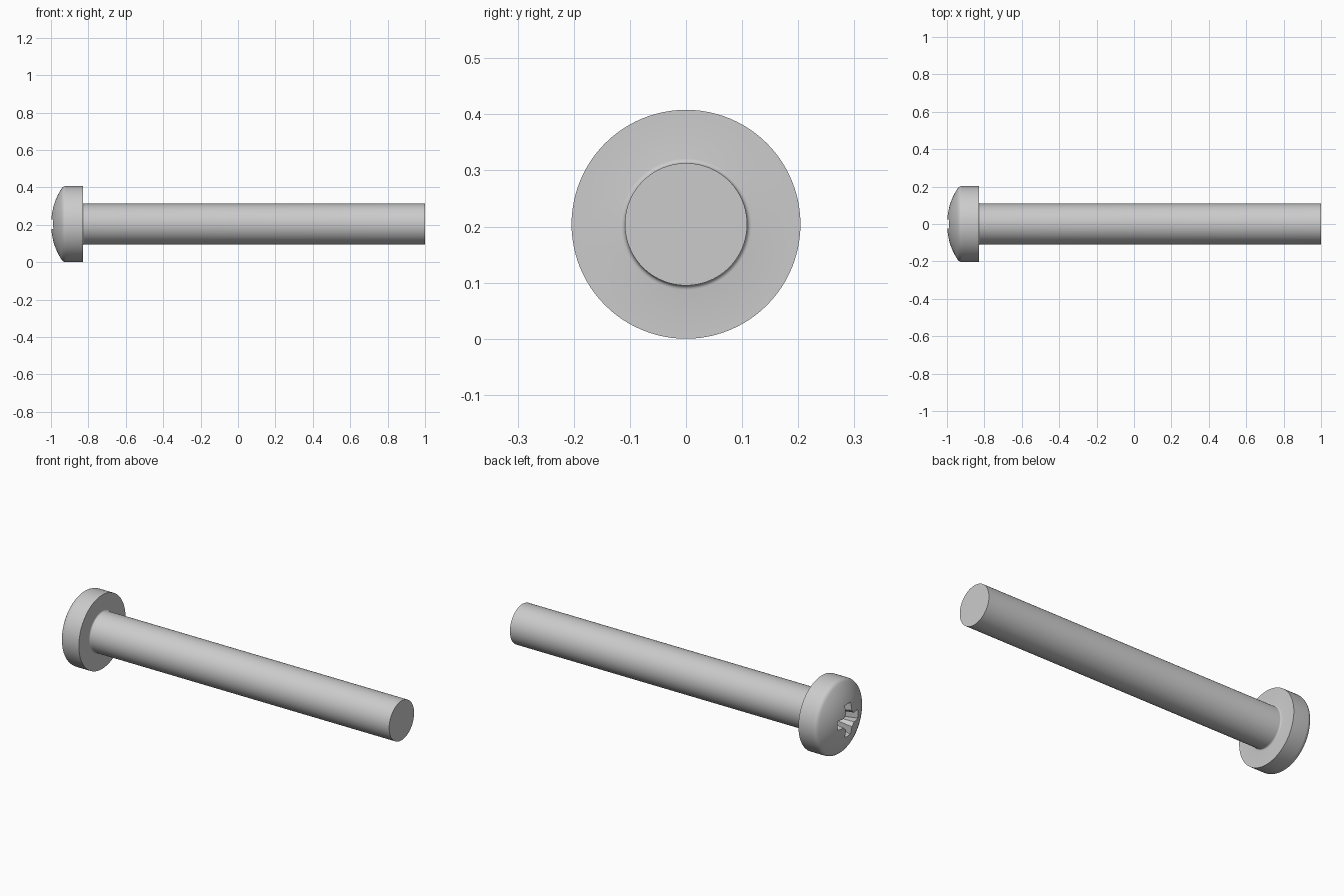
import bpy, bmesh, math
from mathutils import Matrix, Vector

if "Cube" in bpy.data.objects:
    bpy.data.objects.remove(bpy.data.objects["Cube"])

HEAD_R, SHAFT_R, DOME_R = 0.204, 0.109, 0.347
TIP_X, UNDERSIDE_X, END_X = -1.0, -0.83, 1.0
AXIS = Vector((0, 0, HEAD_R))

steel = bpy.data.materials.new("plain steel grey")
steel.use_nodes = True
GREY = (0.6, 0.6, 0.6, 1)
steel.diffuse_color = GREY
steel.node_tree.nodes["Principled BSDF"].inputs["Base Color"].default_value = GREY


def add_object(name, bm):
    bmesh.ops.recalc_face_normals(bm, faces=bm.faces)
    mesh = bpy.data.meshes.new(name)
    bm.to_mesh(mesh)
    bm.free()
    mesh.materials.append(steel)
    obj = bpy.data.objects.new(name, mesh)
    obj.location = AXIS
    bpy.context.collection.objects.link(obj)
    return obj


def arc(cx, cr, radius, start, end, steps):
    """Profile points (x, r) on an arc, angles in degrees from -x."""
    angles = [math.radians(start + (end - start) * i / steps) for i in range(steps + 1)]
    return [(cx - radius * math.cos(a), cr + radius * math.sin(a)) for a in angles]


def lathe(name, profile, sides=96):
    bm = bmesh.new()
    verts = [bm.verts.new((x, 0, r)) for x, r in profile]
    edges = [bm.edges.new(pair) for pair in zip(verts, verts[1:])]
    bmesh.ops.spin(bm, geom=verts + edges, axis=(1, 0, 0), cent=(0, 0, 0),
                   angle=math.tau, steps=sides)
    bmesh.ops.remove_doubles(bm, verts=bm.verts, dist=1e-5)
    return add_object(name, bm)


# Domed head with a rounded rim, flowing through a small fillet into the shaft
rim = 0.03
rim_r = HEAD_R - rim
tangent = math.asin(rim_r / (DOME_R - rim))
rim_x = TIP_X + DOME_R - (DOME_R - rim) * math.cos(tangent)
slope = math.degrees(tangent)
fillet = 0.008
profile = arc(TIP_X + DOME_R, 0, DOME_R, 0, slope, 12)
profile += arc(rim_x, rim_r, rim, slope, 90, 6)[1:]
profile += [(UNDERSIDE_X, HEAD_R)]
profile += arc(UNDERSIDE_X + fillet, SHAFT_R + fillet, fillet, 0, -90, 4)
profile += [(END_X, SHAFT_R), (END_X, 0)]
screw = lathe("screw_body", profile)


# Tapered cross-shaped drive recess
def cross_ring(bm, x, length, width, core):
    ring = []
    for k in range(4):
        turn = Matrix.Rotation(k * math.pi / 2, 3, 'X')
        for y, z in ((length, -width), (length, width), (core, width), (width, core)):
            ring.append(bm.verts.new(turn @ Vector((x, y, z))))
    return ring


bm = bmesh.new()
rings = [cross_ring(bm, -1.02, 0.092, 0.026, 0.046),
         cross_ring(bm, -0.98, 0.088, 0.025, 0.043),
         cross_ring(bm, -0.89, 0.048, 0.018, 0.028)]
bm.faces.new(rings[0])
for a, b in zip(rings, rings[1:]):
    for i in range(len(a)):
        j = (i + 1) % len(a)
        bm.faces.new((a[i], a[j], b[j], b[i]))
point = bm.verts.new((-0.875, 0, 0))
for i, v in enumerate(rings[-1]):
    bm.faces.new((v, rings[-1][(i + 1) % len(rings[-1])], point))
cutter = add_object("drive_recess_cutter", bm)
cutter.hide_render = True

# Cut the recess into the head and keep only the finished screw
cut = screw.modifiers.new("drive_recess", 'BOOLEAN')
cut.operation = 'DIFFERENCE'
cut.solver = 'EXACT'
cut.object = cutter
bpy.ops.object.select_all(action='DESELECT')
screw.select_set(True)
bpy.context.view_layer.objects.active = screw
bpy.ops.object.modifier_apply(modifier=cut.name)
bpy.data.objects.remove(cutter)
bpy.ops.object.shade_smooth_by_angle(angle=math.radians(30))
